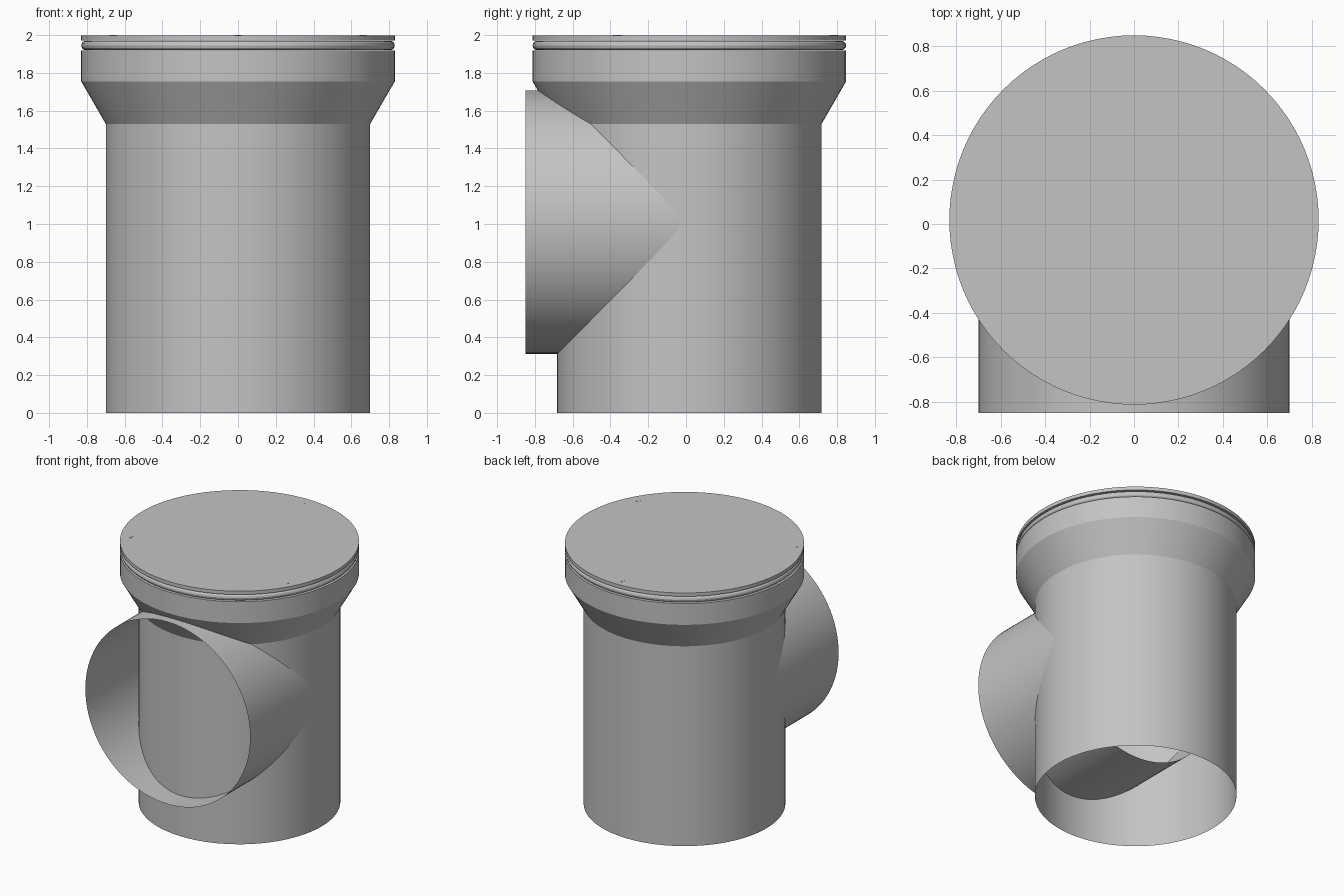
import bpy, bmesh, math

if "Cube" in bpy.data.objects:
    bpy.data.objects.remove(bpy.data.objects["Cube"])

CY = 0.018      # y of the main pipe axis
SEG = 96

grey = bpy.data.materials.new("grey plastic")
grey.diffuse_color = (0.55, 0.55, 0.55, 1)
grey.use_nodes = True
grey.node_tree.nodes["Principled BSDF"].inputs["Base Color"].default_value = grey.diffuse_color


def revolve(name, profile, close=False):
    """Spin an (r, z) profile about z into an open or closed shell."""
    bm = bmesh.new()
    rings = []
    for r, z in profile:
        if r == 0:
            rings.append([bm.verts.new((0, 0, z))] * SEG)
        else:
            rings.append([bm.verts.new((r * math.cos(2 * math.pi * i / SEG),
                                        r * math.sin(2 * math.pi * i / SEG), z))
                          for i in range(SEG)])
    pairs = list(zip(rings, rings[1:]))
    if close:
        pairs.append((rings[-1], rings[0]))
    for a, b in pairs:
        for i in range(SEG):
            j = (i + 1) % SEG
            loop = list(dict.fromkeys((a[i], a[j], b[j], b[i])))
            bm.faces.new(loop)
    mesh = bpy.data.meshes.new(name)
    bm.to_mesh(mesh)
    bm.free()
    mesh.materials.append(grey)
    ob = bpy.data.objects.new(name, mesh)
    bpy.context.collection.objects.link(ob)
    bpy.ops.object.select_all(action='DESELECT')
    ob.select_set(True)
    bpy.context.view_layer.objects.active = ob
    bpy.ops.object.shade_smooth_by_angle(angle=math.radians(25))
    ob.location = (0, CY, 0)
    return ob


# main pipe, open at the bottom, flaring into the socket
revolve("main_pipe", [(0.70, 0), (0.70, 1.53), (0.83, 1.755),
                      (0.83, 1.918), (0.785, 1.918)])

# side branch, a thin open tube running to the main pipe axis
branch = revolve("branch_pipe", [(0.698, 0), (0.698, 0.85 + CY)])
branch.rotation_euler = (math.pi / 2, 0, 0)
branch.location = (0, CY, 1.01)

# rounded seal between socket and lid
revolve("seal_ring", [(0.805 + 0.025 * math.cos(k * math.pi / 6),
                       1.945 + 0.025 * math.sin(k * math.pi / 6))
                      for k in range(12)], close=True)

# flat lid
revolve("lid", [(0, 1.972), (0.83, 1.972), (0.83, 1.999), (0, 1.999)])

# three lid screws, almost flush with the lid
for k in range(3):
    a = math.pi / 2 + k * 2 * math.pi / 3
    bpy.ops.mesh.primitive_cylinder_add(
        vertices=6, radius=0.022, depth=0.02,
        location=(0.765 * math.cos(a), CY + 0.765 * math.sin(a), 1.99))
    screw = bpy.context.object
    screw.name = "lid_screw_%d" % (k + 1)
    screw.data.materials.append(grey)
